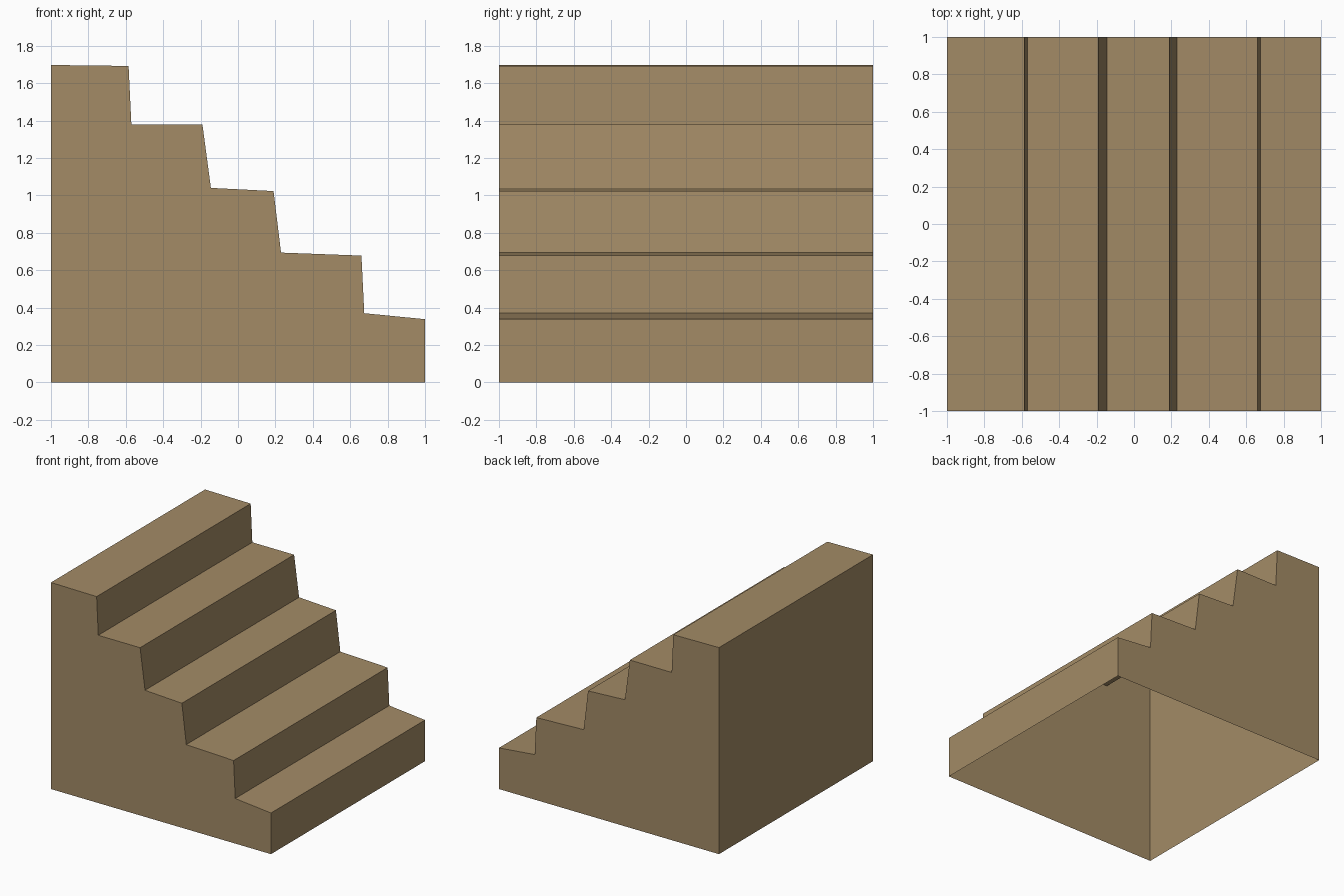
import bpy, bmesh

if "Cube" in bpy.data.objects:
    bpy.data.objects.remove(bpy.data.objects["Cube"])

# Wood colour
wood = bpy.data.materials.new("brown_wood")
wood.diffuse_color = (0.366, 0.258, 0.133, 1.0)
wood.use_nodes = True
wood.node_tree.nodes["Principled BSDF"].inputs["Base Color"].default_value = wood.diffuse_color

# Side profile of the slightly uneven steps (x, z), from bottom left over the top to bottom right
profile = [(-1, 0), (-1, 1.697), (-0.585, 1.692), (-0.57, 1.378), (-0.19, 1.378),
           (-0.145, 1.04), (0.19, 1.023), (0.23, 0.694), (0.66, 0.678),
           (0.675, 0.37), (1, 0.338), (1, 0)]

bm = bmesh.new()
front = [bm.verts.new((x, -1, z)) for x, z in profile]
back = [bm.verts.new((x, 1, z)) for x, z in profile]

# Side walls
bm.faces.new(front[::-1])
bm.faces.new(back)

# Treads, risers and end walls; the underside stays open
for i in range(len(profile) - 1):
    bm.faces.new((front[i], front[i + 1], back[i + 1], back[i]))

# Make all faces point outward, checked against the first side wall
bmesh.ops.recalc_face_normals(bm, faces=bm.faces[:])
bm.faces.ensure_lookup_table()
bm.normal_update()
if bm.faces[0].normal.y > 0:
    bmesh.ops.reverse_faces(bm, faces=bm.faces[:])

mesh = bpy.data.meshes.new("staircase")
bm.to_mesh(mesh)
bm.free()
mesh.materials.append(wood)
staircase = bpy.data.objects.new("staircase", mesh)
bpy.context.collection.objects.link(staircase)
